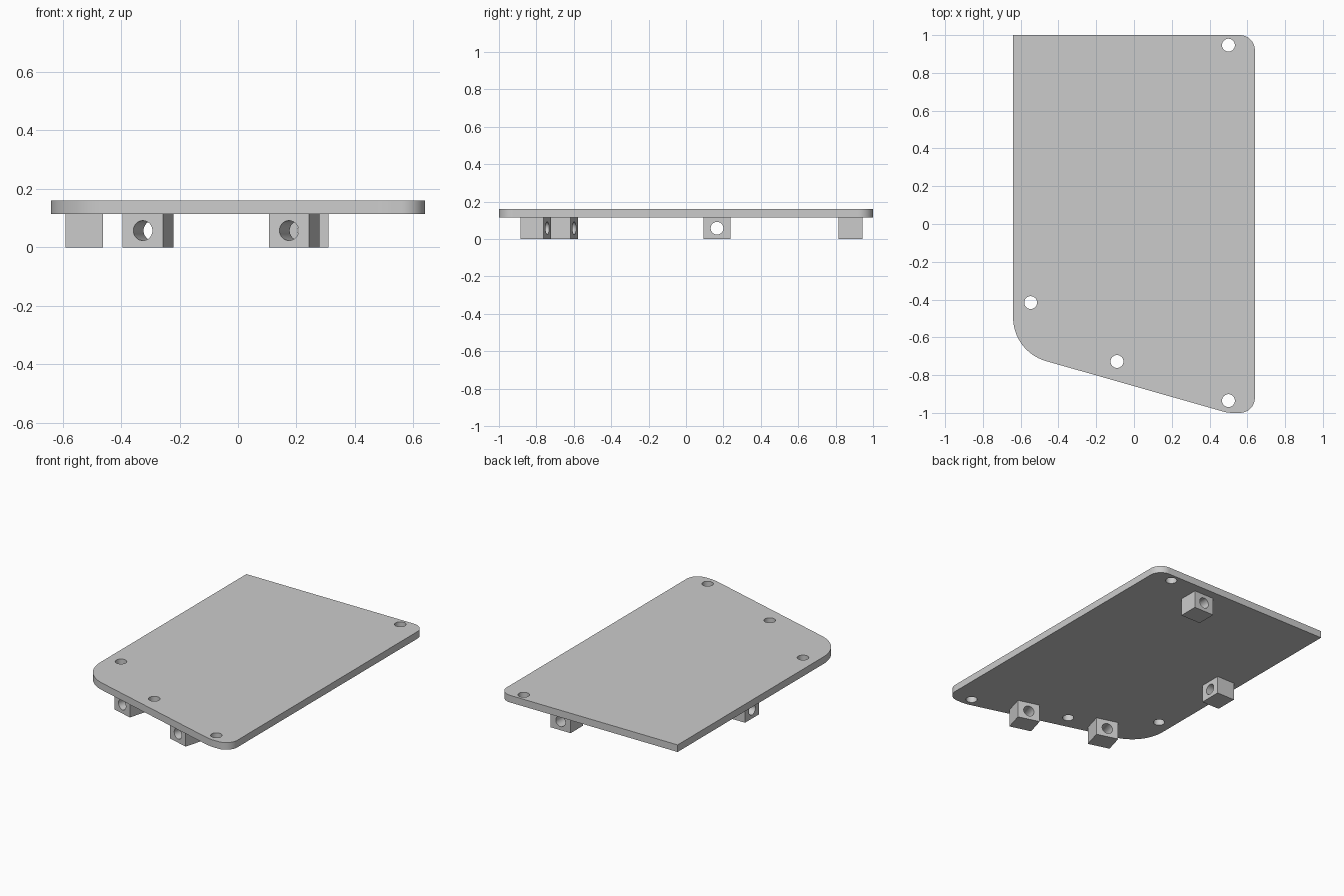
import bpy, bmesh
from math import sin, cos, tan, pi, radians
from mathutils import Vector, Matrix

if "Cube" in bpy.data.objects:
    bpy.data.objects.remove(bpy.data.objects["Cube"])

PLATE_BOTTOM, PLATE_TOP = 0.115, 0.161
HOLE_R = 0.034
SLOPE = radians(-15.9)


def circle(x, y, r=HOLE_R, n=48):
    return [(x + r * cos(2 * pi * i / n), y + r * sin(2 * pi * i / n)) for i in range(n)]


def rounded(corners, n=16):
    """Closed outline from (x, y, fillet radius) corners."""
    out = []
    for i, (x, y, r) in enumerate(corners):
        p = Vector((x, y))
        if r == 0:
            out.append(tuple(p))
            continue
        a = (Vector(corners[i - 1][:2]) - p).normalized()
        b = (Vector(corners[(i + 1) % len(corners)][:2]) - p).normalized()
        half = a.angle(b) / 2
        centre = p + (a + b).normalized() * (r / sin(half))
        start = p + a * (r / tan(half)) - centre
        end = p + b * (r / tan(half)) - centre
        sweep = pi - 2 * half
        for k in range(n + 1):
            t = k / n
            v = (start * sin((1 - t) * sweep) + end * sin(t * sweep)) / sin(sweep)
            out.append(tuple(centre + v))
    return out


def prism(name, loops, depth, matrix):
    """Extrude a filled outline with holes, centred on its depth."""
    curve = bpy.data.curves.new(name + "_profile", 'CURVE')
    curve.dimensions, curve.fill_mode, curve.extrude = '2D', 'BOTH', depth / 2
    for loop in loops:
        s = curve.splines.new('POLY')
        s.points.add(len(loop) - 1)
        for pt, (x, y) in zip(s.points, loop):
            pt.co = (x, y, 0, 1)
        s.use_cyclic_u = True
    temp = bpy.data.objects.new(name + "_temp", curve)
    bpy.context.collection.objects.link(temp)
    deps = bpy.context.evaluated_depsgraph_get()
    mesh = bpy.data.meshes.new_from_object(temp.evaluated_get(deps))
    bpy.data.objects.remove(temp)
    bpy.data.curves.remove(curve)

    bm = bmesh.new()
    bm.from_mesh(mesh)
    bmesh.ops.remove_doubles(bm, verts=bm.verts, dist=1e-5)
    bmesh.ops.recalc_face_normals(bm, faces=bm.faces)
    bm.to_mesh(mesh)
    bm.free()
    mesh.name = name
    obj = bpy.data.objects.new(name, mesh)
    obj.matrix_world = matrix
    bpy.context.collection.objects.link(obj)
    bpy.ops.object.select_all(action='DESELECT')
    obj.select_set(True)
    bpy.context.view_layer.objects.active = obj
    bpy.ops.object.shade_smooth_by_angle(angle=radians(30))
    return obj


# Cover plate with one sloped edge and four screw holes
outline = rounded([
    (-0.64, 1.0, 0), (-0.64, -0.676, 0.24), (0.497, -1.0, 0.2),
    (0.64, -1.0, 0.08), (0.64, 1.0, 0.08)])
holes = [circle(x, y) for x, y in
         [(0.50, 0.947), (-0.547, -0.416), (-0.09, -0.728), (0.50, -0.935)]]
prism("plate", [outline] + holes, PLATE_TOP - PLATE_BOTTOM,
      Matrix.Translation((0, 0, (PLATE_TOP + PLATE_BOTTOM) / 2)))

# Drilled mounting lugs under the plate, each facing its nearest edge
W, H, D = 0.072, PLATE_BOTTOM / 2, 0.128
lug_profile = [[(-W, -H), (W, -H), (W, H), (-W, H)], circle(0, 0)]
for name, x, y, turn in [
        ("back_lug", 0.238, 0.880, 0),
        ("left_lug", -0.526, 0.166, pi / 2),
        ("front_left_lug", -0.308, -0.659, SLOPE),
        ("front_right_lug", 0.192, -0.803, SLOPE)]:
    prism(name, lug_profile, D,
          Matrix.Translation((x, y, H)) @ Matrix.Rotation(turn, 4, 'Z')
          @ Matrix.Rotation(pi / 2, 4, 'X'))
